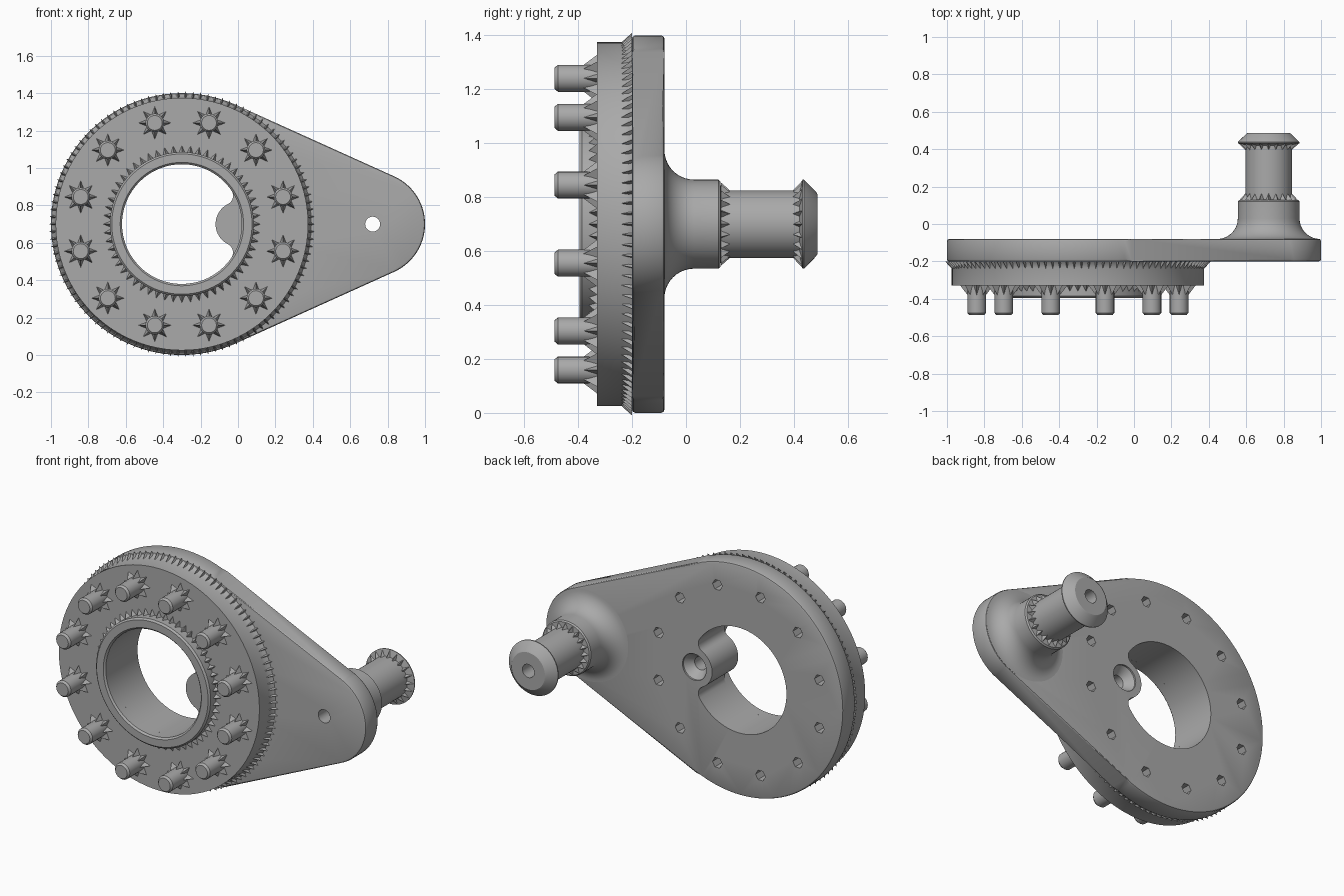
import bpy, bmesh
from math import sin, cos, pi, acos, atan2, radians, sqrt

if "Cube" in bpy.data.objects:
    bpy.data.objects.remove(bpy.data.objects["Cube"])

grey = bpy.data.materials.new("steel_grey")
grey.use_nodes = True
GREY = (0.4, 0.4, 0.4, 1)
grey.diffuse_color = GREY
grey.node_tree.nodes["Principled BSDF"].inputs["Base Color"].default_value = GREY

HUB = (-0.30, 0.70)      # centre of the large end (x, z)
PIN = (0.72, 0.70)       # centre of the small end
BACK, MID, FACE = -0.08, -0.20, -0.33


def finish(name, bm, smooth=True):
    bmesh.ops.recalc_face_normals(bm, faces=bm.faces[:])
    mesh = bpy.data.meshes.new(name)
    bm.to_mesh(mesh)
    bm.free()
    mesh.materials.append(grey)
    obj = bpy.data.objects.new(name, mesh)
    bpy.context.collection.objects.link(obj)
    if smooth:
        shade(obj)
    return obj


def select(obj):
    bpy.ops.object.select_all(action='DESELECT')
    obj.select_set(True)
    bpy.context.view_layer.objects.active = obj


def shade(obj):
    select(obj)
    bpy.ops.object.shade_smooth_by_angle(angle=radians(32))


def arc(c, r, a0, a1, n):
    return [(c[0] + r * cos(a0 + (a1 - a0) * i / n),
             c[1] + r * sin(a0 + (a1 - a0) * i / n)) for i in range(n + 1)]


def prism(name, outline, y0, y1, bevel=0):
    """Extrude an x-z outline along y, with optional rounded rims."""
    bm = bmesh.new()
    face = bm.faces.new([bm.verts.new((x, y0, z)) for x, z in outline])
    ext = bmesh.ops.extrude_face_region(bm, geom=[face])["geom"]
    for v in ext:
        if isinstance(v, bmesh.types.BMVert):
            v.co.y = y1
    if bevel:
        rims = [e for e in bm.edges if abs(e.verts[0].co.y - e.verts[1].co.y) < 1e-5]
        bmesh.ops.bevel(bm, geom=rims, offset=bevel, segments=2, profile=0.5, affect='EDGES')
    return finish(name, bm)


def lathe(name, c, profile, n=64, closed=False):
    """Turn (radius, y) points about the y axis through c; closed makes a ring."""
    bm = bmesh.new()
    rings = [[bm.verts.new((c[0] + r * cos(2 * pi * i / n), y, c[1] + r * sin(2 * pi * i / n)))
              for i in range(n)] for r, y in profile]
    pairs = list(zip(rings, rings[1:]))
    if closed:
        pairs.append((rings[-1], rings[0]))
    else:
        bm.faces.new(rings[0])
        bm.faces.new(rings[-1])
    for a, b in pairs:
        for i in range(n):
            j = (i + 1) % n
            bm.faces.new((a[i], a[j], b[j], b[i]))
    return finish(name, bm)


def teeth(name, centres, n, r_in, r_out, y_base, y_top):
    """Crown of small pointed gussets in the corner round a cylinder."""
    bm = bmesh.new()
    r = r_in * 0.985
    for c in centres:
        for i in range(n):
            a, h = 2 * pi * i / n, 0.8 * pi / n
            pts = [(r_out, y_base, a), (r, y_base, a - h), (r, y_base, a + h), (r, y_top, a)]
            v = [bm.verts.new((c[0] + q * cos(t), y, c[1] + q * sin(t))) for q, y, t in pts]
            for tri in ((0, 1, 2), (0, 1, 3), (0, 2, 3), (1, 2, 3)):
                bm.faces.new([v[k] for k in tri])
    return finish(name, bm, smooth=False)


def cut(target, cutters):
    for c in cutters:
        mod = target.modifiers.new("cut", 'BOOLEAN')
        mod.operation, mod.solver, mod.object = 'DIFFERENCE', 'EXACT', c
        select(target)
        bpy.ops.object.modifier_apply(modifier=mod.name)
    shade(target)


# Teardrop plate
swing = acos((0.70 - 0.28) / (PIN[0] - HUB[0]))
plate = prism("crank_plate",
              arc(HUB, 0.70, swing, 2 * pi - swing, 72) + arc(PIN, 0.28, -swing, swing, 28),
              MID, BACK, 0.012)

# Raised round flange, flared where it meets the plate
flange = lathe("hub_flange", HUB, [(0.675, FACE), (0.675, -0.235), (0.682, -0.212),
                                   (0.692, MID), (0.67, MID + 0.02)], 96)

# Bore outline with a filleted lobe intruding from one side
R, r, f, d = 0.32, 0.12, 0.05, 0.30
LOBE = (HUB[0] + d, HUB[1])
px = ((R - f) ** 2 - (r + f) ** 2 + d * d) / (2 * d)
pz = sqrt((R - f) ** 2 - px * px)
t_bore, t_lobe = atan2(pz, px), atan2(pz, px - d)
up, low = (HUB[0] + px, HUB[1] + pz), (HUB[0] + px, HUB[1] - pz)
outline = (arc(HUB, R, t_bore, 2 * pi - t_bore, 60)
           + arc(low, f, -t_bore, pi - t_lobe, 8)[1:]
           + arc(LOBE, r, 2 * pi - t_lobe, t_lobe, 20)[1:]
           + arc(up, f, t_lobe - pi, t_bore, 8)[1:-1])
bore = prism("bore_cutter", outline, -0.6, 0.2)

# Holes: blind bolt sockets, lobe countersink, pin bore
bolts = arc(HUB, 0.56, pi / 12, pi / 12 + 2 * pi, 12)[:-1]
sockets = [lathe("socket_cutter", c, [(0.033, -0.29), (0.033, 0.1)], 6) for c in bolts]
sink = lathe("lobe_cutter", LOBE, [(0.04, -0.27), (0.04, -0.14), (0.08, -0.09), (0.08, 0.1)], 32)
through = lathe("pin_cutter", PIN, [(0.04, -0.5), (0.04, 0.6)], 24)
cut(plate, [bore, sink, through] + sockets)
cut(flange, [bore, sink] + sockets)
for c in [bore, sink, through] + sockets:
    bpy.data.objects.remove(c)

# Collar round the bore on the front
lathe("bore_collar", HUB, [(0.32, FACE + 0.001), (0.32, -0.385), (0.33, -0.395), (0.375, -0.395),
                           (0.385, -0.385), (0.385, FACE + 0.001)], 80, closed=True)
teeth("collar_teeth", [HUB], 56, 0.385, 0.42, FACE, -0.365)
teeth("flange_teeth", [HUB], 110, 0.675, 0.71, MID, -0.25)

# Twelve studs with gusseted roots
for c in bolts:
    lathe("stud", c, [(0.05, FACE + 0.01), (0.05, -0.475), (0.04, -0.487)], 20)
teeth("stud_teeth", bolts, 8, 0.05, 0.087, FACE, -0.38)

# Handle pin on the back: filleted boss, neck, and tapered head
fillet = [(0.275 - 0.11 * sin(t), 0.03 - 0.11 * cos(t))
          for t in [pi / 2 * i / 10 for i in range(11)]]
lathe("handle_pin", PIN, [(0.04, BACK - 0.01), (0.27, BACK - 0.01)] + fillet
      + [(0.165, 0.12), (0.158, 0.128), (0.125, 0.13), (0.125, 0.42), (0.165, 0.432), (0.165, 0.438),
         (0.12, 0.482), (0.112, 0.487), (0.04, 0.487)], 56, closed=True)
teeth("boss_teeth", [PIN], 20, 0.125, 0.155, 0.129, 0.165)
teeth("head_teeth", [PIN], 20, 0.125, 0.16, 0.43, 0.395)
